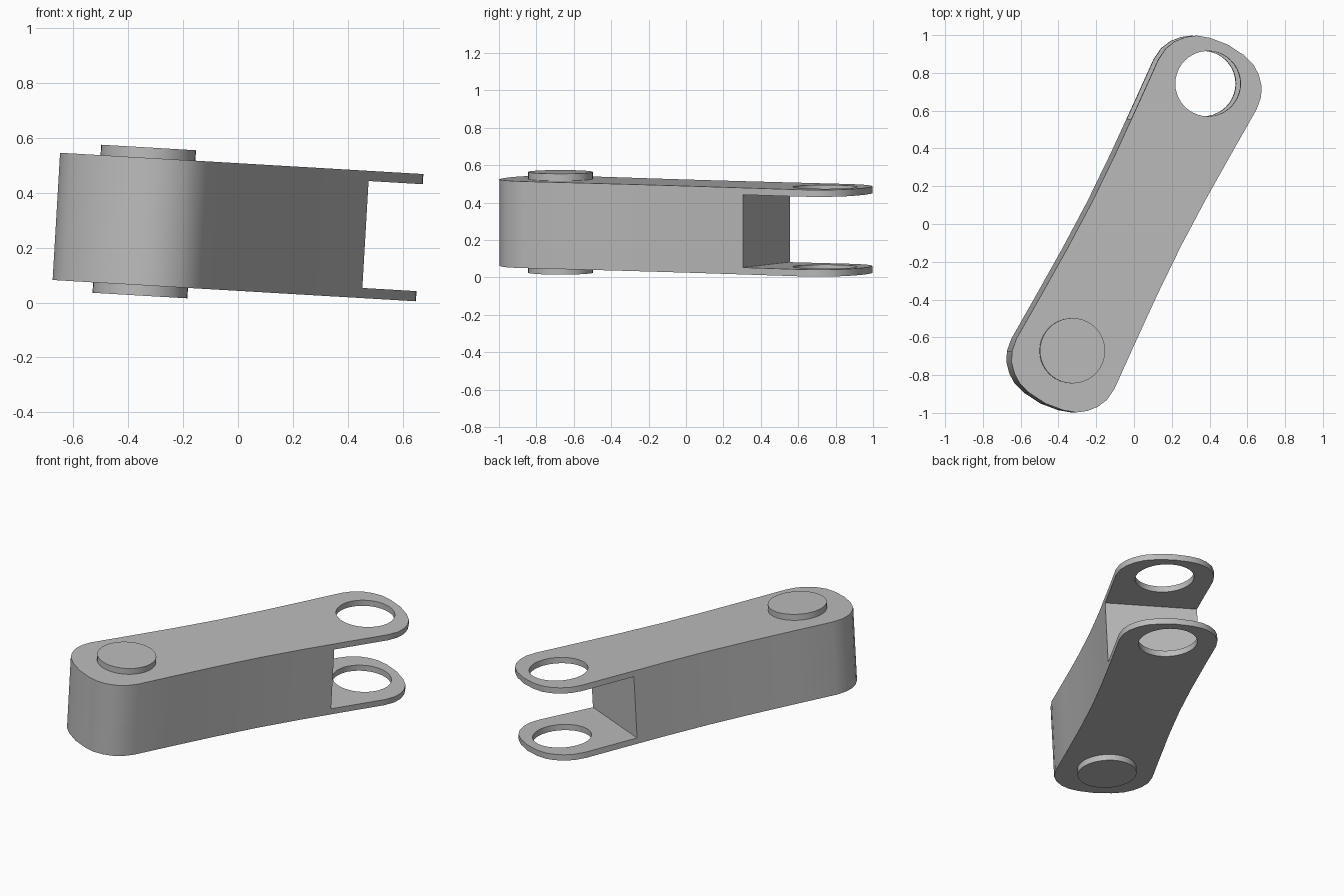
import bpy, bmesh, math
from mathutils import Matrix

if "Cube" in bpy.data.objects:
    bpy.data.objects.remove(bpy.data.objects["Cube"])

HALF = 0.232        # half height of the link
PLATE = 0.037       # thickness of the fork plates
RADIUS = 0.173      # pin and hole radius
PLACE = (Matrix.Translation((0, 0, 0.275)) @ Matrix.Rotation(0.0585, 4, 'Y')
         @ Matrix.Rotation(math.radians(63), 4, 'Z'))

grey = bpy.data.materials.new("steel_grey")
grey.use_nodes = True
COLOUR = (0.5, 0.5, 0.5, 1)
grey.diffuse_color = COLOUR
grey.node_tree.nodes["Principled BSDF"].inputs["Base Color"].default_value = COLOUR


def make_object(name, bm):
    bmesh.ops.recalc_face_normals(bm, faces=bm.faces)
    mesh = bpy.data.meshes.new(name)
    bm.to_mesh(mesh)
    bm.free()
    mesh.materials.append(grey)
    obj = bpy.data.objects.new(name, mesh)
    bpy.context.collection.objects.link(obj)
    obj.matrix_world = PLACE
    return obj


def cylinder(name, x, half_height):
    bm = bmesh.new()
    bmesh.ops.create_cone(bm, cap_ends=True, segments=40, radius1=RADIUS, radius2=RADIUS,
                          depth=2 * half_height, matrix=Matrix.Translation((x, 0, 0)))
    return make_object(name, bm)


def box(name, x0, x1, half_width, half_height):
    bm = bmesh.new()
    bmesh.ops.create_cube(bm, size=1, matrix=Matrix.Translation(((x0 + x1) / 2, 0, 0))
                          @ Matrix.Diagonal((x1 - x0, 2 * half_width, 2 * half_height, 1)))
    return make_object(name, bm)


def select_only(obj):
    bpy.ops.object.select_all(action='DESELECT')
    obj.select_set(True)
    bpy.context.view_layer.objects.active = obj


def cut(obj, cutter):
    cutter.hide_render = True
    mod = obj.modifiers.new("cut", 'BOOLEAN')
    mod.operation = 'DIFFERENCE'
    mod.solver = 'EXACT'
    mod.object = cutter
    select_only(obj)
    bpy.ops.object.modifier_apply(modifier=mod.name)
    bpy.data.objects.remove(cutter)


# Link body: a waisted outline, one quarter mirrored round, then extruded
quarter = [(0, .263), (.28, .268), (.6, .281), (.83, .292), (.9, .283), (.955, .257),
           (1.0, .217), (1.034, .168), (1.055, .1), (1.066, 0)]
half = quarter + [(x, -y) for x, y in quarter[-2::-1]]
outline = half + [(-x, y) for x, y in half[-2:0:-1]]
bm = bmesh.new()
base = bm.faces.new([bm.verts.new((x, y, -HALF)) for x, y in outline])
grown = bmesh.ops.extrude_face_region(bm, geom=[base], use_keep_orig=True)
bmesh.ops.translate(bm, vec=(0, 0, 2 * HALF),
                    verts=[v for v in grown["geom"] if isinstance(v, bmesh.types.BMVert)])
body = make_object("link_body", bm)

# Fork: slot between the two plates, and a hole through both
cut(body, box("slot_cutter", 0.482, 1.3, 0.5, HALF - PLATE))
cut(body, cylinder("hole_cutter", 0.834, 0.5))

# Pin standing proud on both faces
pin = cylinder("pin", -0.753, HALF + 0.038)

for obj in (body, pin):
    select_only(obj)
    bpy.ops.object.shade_smooth_by_angle(angle=math.radians(30))
